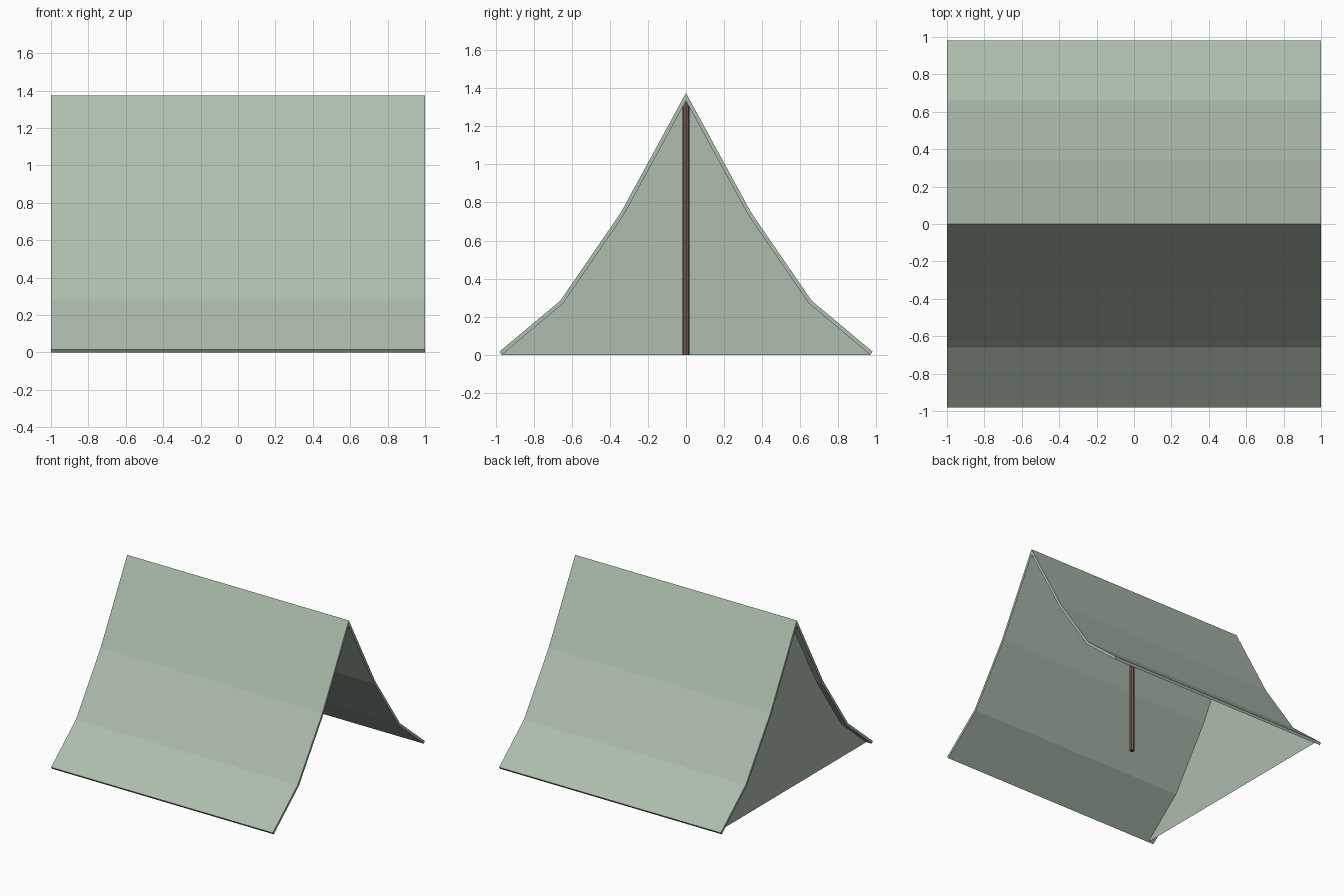
import bpy, bmesh

if "Cube" in bpy.data.objects:
    bpy.data.objects.remove(bpy.data.objects["Cube"])

# cross-section of one side, (y, z) from ridge to hem
OUTER = [(0, 1.375), (0.342, 0.747), (0.66, 0.284), (0.98, 0.017)]
INNER = [(0, 1.332), (0.325, 0.737), (0.645, 0.27), (0.967, 0.0)]


def material(name, color):
    m = bpy.data.materials.new(name)
    m.diffuse_color = color
    m.use_nodes = True
    m.node_tree.nodes["Principled BSDF"].inputs["Base Color"].default_value = m.diffuse_color
    return m


def finish(name, bm, mat):
    bmesh.ops.recalc_face_normals(bm, faces=bm.faces)
    me = bpy.data.meshes.new(name)
    bm.to_mesh(me)
    bm.free()
    ob = bpy.data.objects.new(name, me)
    bpy.context.collection.objects.link(ob)
    me.materials.append(mat)
    return ob


canvas = material("canvas", (0.42, 0.51, 0.42, 1))
wood = material("wood", (0.19, 0.11, 0.085, 1))

# roof: closed folded sheet of both slopes, lofted along x
loop = ([(-y, z) for y, z in OUTER[:0:-1]] + OUTER
        + INNER[::-1] + [(-y, z) for y, z in INNER[1:]])
n = len(loop)
bm = bmesh.new()
a, b = [[bm.verts.new((x, y, z)) for y, z in loop] for x in (-1, 1)]
for i in range(n):
    j = (i + 1) % n
    bm.faces.new((a[i], a[j], b[j], b[i]))
for end in (a, b):
    for i in range(n // 2 - 1):
        bm.faces.new((end[i], end[i + 1], end[n - 2 - i], end[n - 1 - i]))
finish("tent_roof", bm, canvas)

# end wall: thin sheet filling the inner outline, slightly inset
bm = bmesh.new()
outline = [(-y, z) for y, z in INNER[:0:-1]] + INNER
bm.faces.new([bm.verts.new((-0.95, y, z)) for y, z in outline])
finish("end_wall", bm, canvas)

# centre pole
bpy.ops.mesh.primitive_cylinder_add(vertices=8, radius=0.019, depth=1.34,
                                    location=(0.02, 0, 0.67))
pole = bpy.context.object
pole.name = "centre_pole"
pole.data.materials.append(wood)
